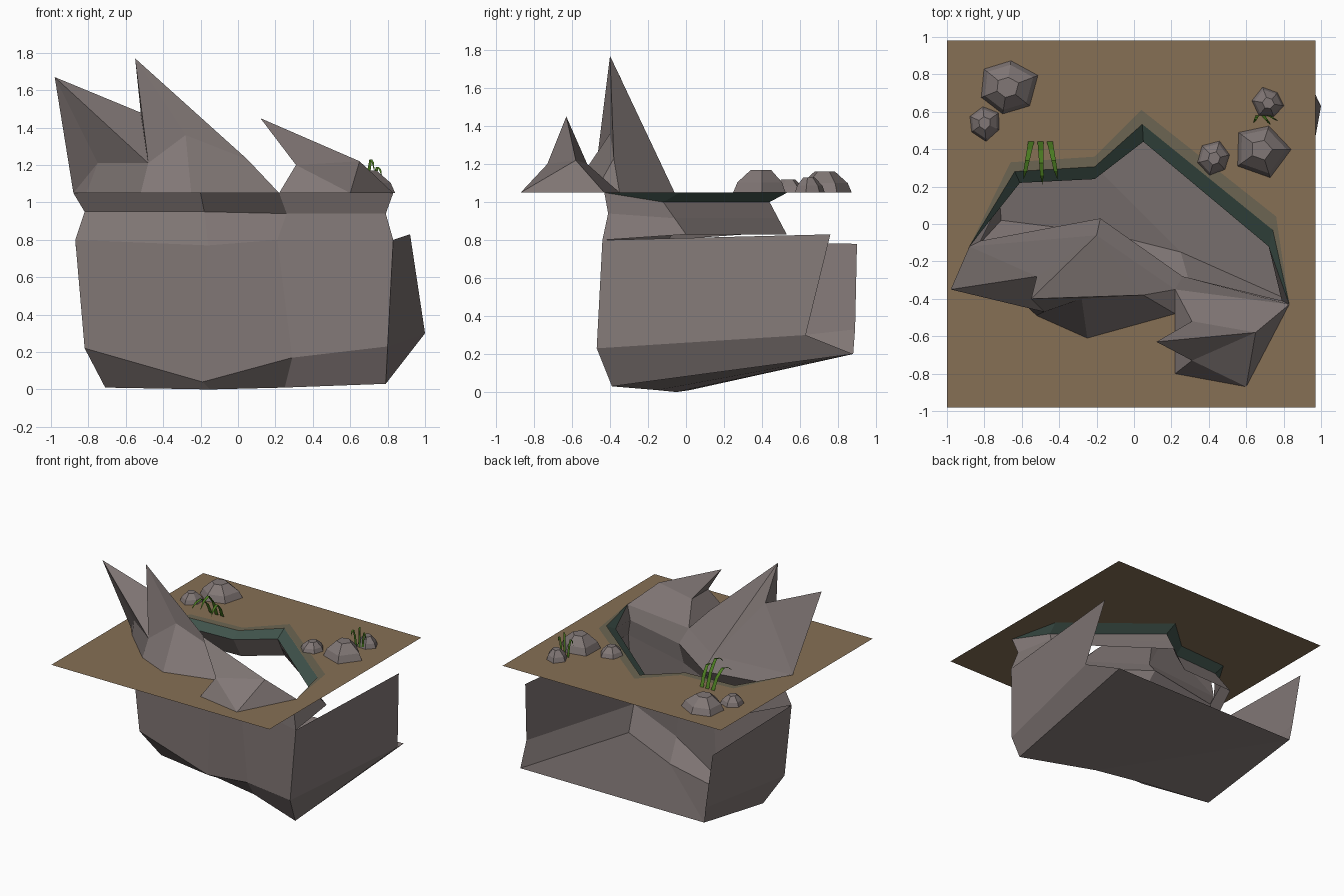
import bpy, bmesh, math, random
from mathutils import Vector

if "Cube" in bpy.data.objects:
    bpy.data.objects.remove(bpy.data.objects["Cube"])

random.seed(4)
G = 1.05  # ground height


def material(name, rgb):
    m = bpy.data.materials.new(name)
    m.diffuse_color = (*rgb, 1)
    m.use_nodes = True
    m.node_tree.nodes["Principled BSDF"].inputs["Base Color"].default_value = m.diffuse_color
    return m


ROCK = material("rock", (0.22, 0.185, 0.18))
EARTH = material("earth", (0.24, 0.16, 0.09))
MOSS = material("moss", (0.05, 0.085, 0.07))
FADE = material("mossy_earth", (0.15, 0.13, 0.085))
GREEN = material("grass_green", (0.07, 0.2, 0.015))


def make(name, verts, faces, mat, recalc=False):
    me = bpy.data.meshes.new(name)
    me.from_pydata([tuple(v) for v in verts], [], faces)
    if recalc:
        bm = bmesh.new()
        bm.from_mesh(me)
        bmesh.ops.recalc_face_normals(bm, faces=bm.faces)
        bm.to_mesh(me)
        bm.free()
    me.materials.append(mat)
    ob = bpy.data.objects.new(name, me)
    bpy.context.collection.objects.link(ob)
    return ob


def loft(name, rows, mat, closed=False, extra=()):
    """Quads between rows of points, bottom row first."""
    n = len(rows[0])
    faces = []
    for r in range(len(rows) - 1):
        for i in range(n if closed else n - 1):
            j = (i + 1) % n
            faces.append((r * n + i, r * n + j, (r + 1) * n + j, (r + 1) * n + i))
    return make(name, [p for row in rows for p in row], faces + list(extra), mat)


def lerp(a, b, t):
    return [Vector(p).lerp(Vector(q), t) for p, q in zip(a, b)]


# Cave shell, open at the back: back-left, front-left, two middles, front-right, back-right
top = [(-.87, .90, .78), (-.87, -.12, .80), (-.16, -.12, .77), (.21, -.27, .80), (.83, -.44, .80), (.92, .76, .83)]
mid = [(-.80, .89, .33), (-.82, -.10, .22), (-.19, -.12, .04), (.29, -.29, .17), (.80, -.47, .23), (1.0, .63, .30)]
bot = [(-.78, .88, .20), (-.71, .02, .01), (-.15, -.05, 0), (.25, -.15, .01), (.79, -.39, .03), (.88, .88, .20)]
loft("cave_shell", [bot, mid, top], ROCK, extra=[(0, 5, 4, 3), (0, 3, 2, 1)])

# Rim of the opening: front edge left to right, then back edge right to left
front_rim = [(-.88, -.12, G), (-.20, -.06, G), (.22, -.35, G), (.83, -.43, G)]
front_mid = [(-.82, -.09, .95), (-.18, .03, .95), (.26, -.28, .94), (.79, -.41, .94)]
inner = [(.72, -.12, 1.0), (.05, .44, 1.0), (-.21, .24, 1.0), (-.61, .22, 1.0)]
outer = [(.76, .04, G), (.04, .61, G), (-.21, .36, G), (-.66, .33, G)]
low = [(.80, .00, .83), (.05, .53, .83), (-.21, .34, .83), (-.67, .32, .83)]
hole = [Vector((p.x, p.y, G)) for p in lerp(inner, outer, .55)]
loft("cave_neck", [top[1:5] + low, front_mid + lerp(low, inner, .5), front_rim + inner], ROCK, closed=True)

# Mossy lip and its fading border on the ground
ends = (front_rim[3], front_rim[0])
loft("mossy_lip", [[ends[0], *inner, ends[1]], [ends[0], *hole, ends[1]]], MOSS)
up = Vector((0, 0, .003))
loft("mossy_border", [[Vector(p) + up for p in (ends[0], *hole, ends[1])],
                      [Vector(p) + up for p in (ends[0], *outer, ends[1])]][::-1], FADE)

# Ground sheet with the opening cut out
bm = bmesh.new()
for ring in ([(-1, -.98, G), (.97, -.98, G), (.97, .98, G), (-1, .98, G)], front_rim + hole):
    vs = [bm.verts.new(p) for p in ring]
    for i, v in enumerate(vs):
        bm.edges.new((v, vs[(i + 1) % len(vs)]))
bmesh.ops.triangle_fill(bm, edges=bm.edges[:], use_beauty=True)
for f in bm.faces:
    f.normal_update()
    if f.normal.z < 0:
        f.normal_flip()
ground = make("ground", [], [], EARTH)
bm.to_mesh(ground.data)
bm.free()


def rock(name, pts, faces):
    keys = list(pts)
    make(name, pts.values(), [[keys.index(k) for k in f.split()] for f in faces], ROCK, True)


# Large leaning crag with two spikes
rock("left_crag", {
    "a0": front_rim[0], "a1": (-.81, -.21, G), "a2": (-.52, -.49, G), "a3": (-.25, -.61, G), "a4": (.22, -.48, G),
    "A": (-.75, -.27, 1.21), "B": (-.48, -.47, 1.21), "V": (-.28, -.40, 1.36), "N": (-.52, -.28, 1.48),
    "P1": (-.98, -.35, 1.67), "P2": (-.55, -.40, 1.77), "S": (.05, -.38, 1.23),
    "r": front_rim[1], "m": front_rim[2]},
    ["a0 a1 A", "a1 a2 B A", "A B P1", "B N P1", "a2 a3 V B", "B V P2", "B P2 N", "a3 a4 S V", "V S P2",
     "a0 A P1", "a0 P1 N", "a0 N r", "N P2 r", "P2 S r", "S m r", "S a4 m"])

# Smaller crag with one spike
rock("right_crag", {
    "a4": (.22, -.48, G), "b1": (.22, -.80, G), "b2": (.60, -.87, G), "f": front_rim[3], "m": front_rim[2],
    "T": (.12, -.63, 1.45), "K": (.31, -.73, 1.20), "L": (.65, -.58, 1.22), "J": (.31, -.52, 1.20)},
    ["a4 b1 K J", "J K T", "b1 b2 K", "b2 L K", "K L T", "L J T", "b2 f L", "f m J L", "m a4 J"])

# Loose faceted stones: x, y, radius, height, sides
for k, (x, y, r, h, n) in enumerate([(-.68, .73, .165, .11, 6), (-.80, .54, .095, .07, 6), (.43, .35, .09, .07, 6),
                                     (.68, .40, .15, .12, 5), (.72, .645, .085, .08, 6)]):
    rows = []
    turn = random.random() * 6
    jit = [random.uniform(.85, 1.1) for _ in range(n)]
    for s, z in ((1, 0), (.85, .45), (.38, 1)):
        rows.append([(x + r * s * j * math.cos(turn + math.tau * i / n),
                      y + r * s * j * math.sin(turn + math.tau * i / n), G + h * z) for i, j in enumerate(jit)])
    loft(f"stone_{k + 1}", rows, ROCK, closed=True, extra=[tuple(range(2 * n, 3 * n))])


# Grass blades bending along y, tapering to a tip
def blade(name, x, y, reach, height, side, w=.016):
    path = [(0, 0), (.2, .6), (.5, 1), (.78, .9)]
    v = []
    for t, z in path:
        ww = w * (1 - .5 * t)
        v += [(x + side * t - ww, y + reach * t, G + height * z), (x + side * t + ww, y + reach * t, G + height * z)]
    v.append((x + side, y + reach, G + height * .62))
    make(name, v, [(0, 1, 3, 2), (2, 3, 5, 4), (4, 5, 7, 6), (6, 7, 8)], GREEN)


for i, (x, reach, h, side) in enumerate([(-.55, -.20, .15, -.04), (-.50, -.23, .20, .01), (-.45, -.20, .14, .04)]):
    blade(f"left_grass_{i + 1}", x, .44, reach, h, side)
for i, (x, reach, h, side) in enumerate([(.66, -.04, .14, -.02), (.69, -.05, .18, .04), (.72, -.03, .14, .05)]):
    blade(f"right_grass_{i + 1}", x, .58, reach, h, side, .01)
